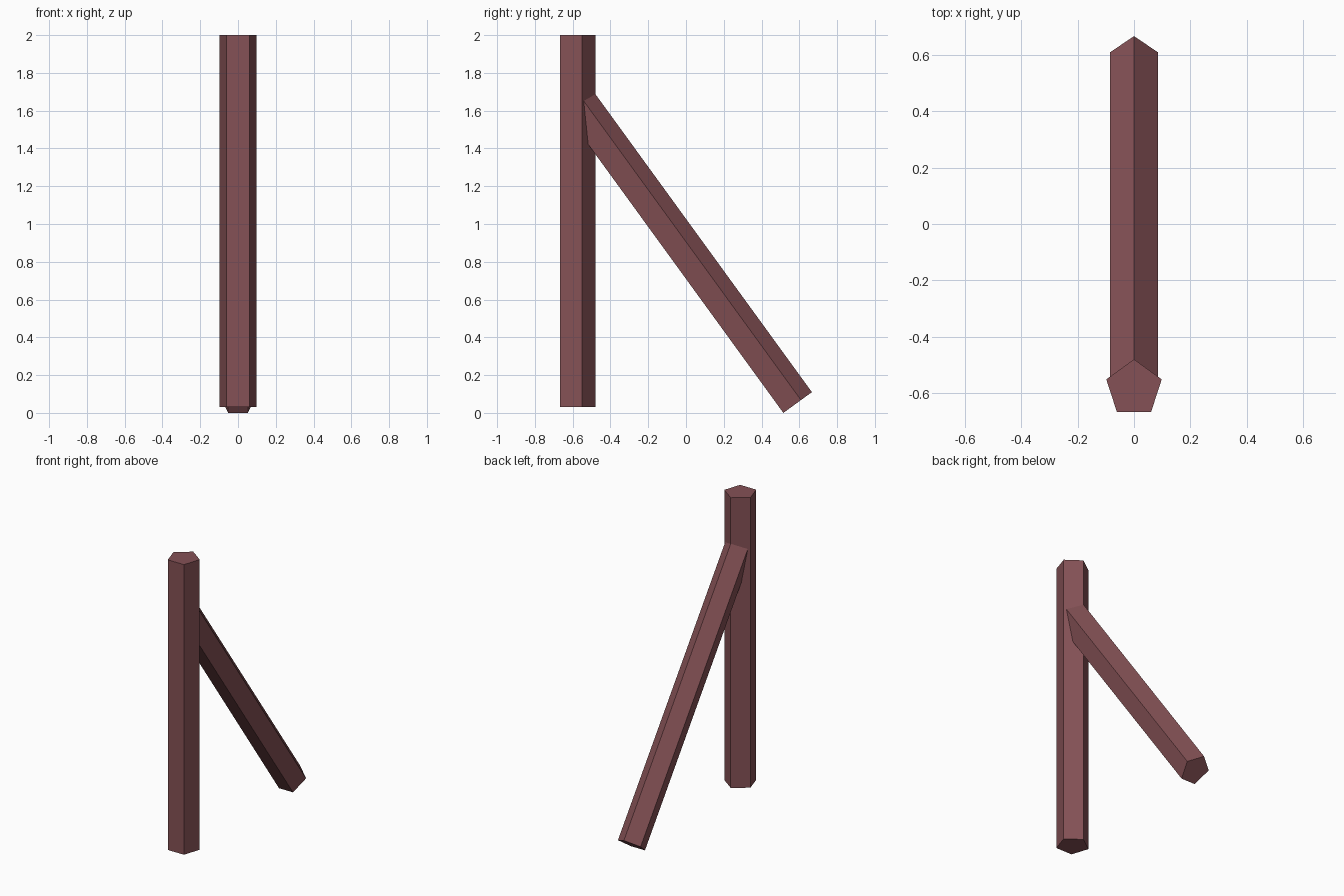
import bpy, math
from mathutils import Matrix

if "Cube" in bpy.data.objects:
    bpy.data.objects.remove(bpy.data.objects["Cube"])

wood = bpy.data.materials.new("reddish_brown_wood")
wood.diffuse_color = (0.235, 0.083, 0.092, 1)
wood.use_nodes = True
wood.node_tree.nodes["Principled BSDF"].inputs["Base Color"].default_value = wood.diffuse_color

RADIUS, LENGTH = 0.1033, 1.97


def beam(name, location, tilt=0.0, width=1.0):
    """Five-sided beam with one corner pointing to the back."""
    bpy.ops.mesh.primitive_cylinder_add(vertices=5, radius=RADIUS, depth=LENGTH)
    ob = bpy.context.object
    ob.name = ob.data.name = name
    # Put one corner exactly on +y whatever the starting angle
    v = ob.data.vertices[0].co
    ob.data.transform(Matrix.Rotation(math.pi / 2 - math.atan2(v.y, v.x), 4, 'Z'))
    ob.scale.x = width
    ob.rotation_euler.x = tilt
    ob.location = location
    ob.data.materials.append(wood)
    return ob


# Upright post
beam("upright_post", (0, -0.583, 0.03 + LENGTH / 2))

# Slanted brace leaning into the back of the post
beam("slanted_brace", (0, 0.004, 0.846), math.radians(36), 0.866)
